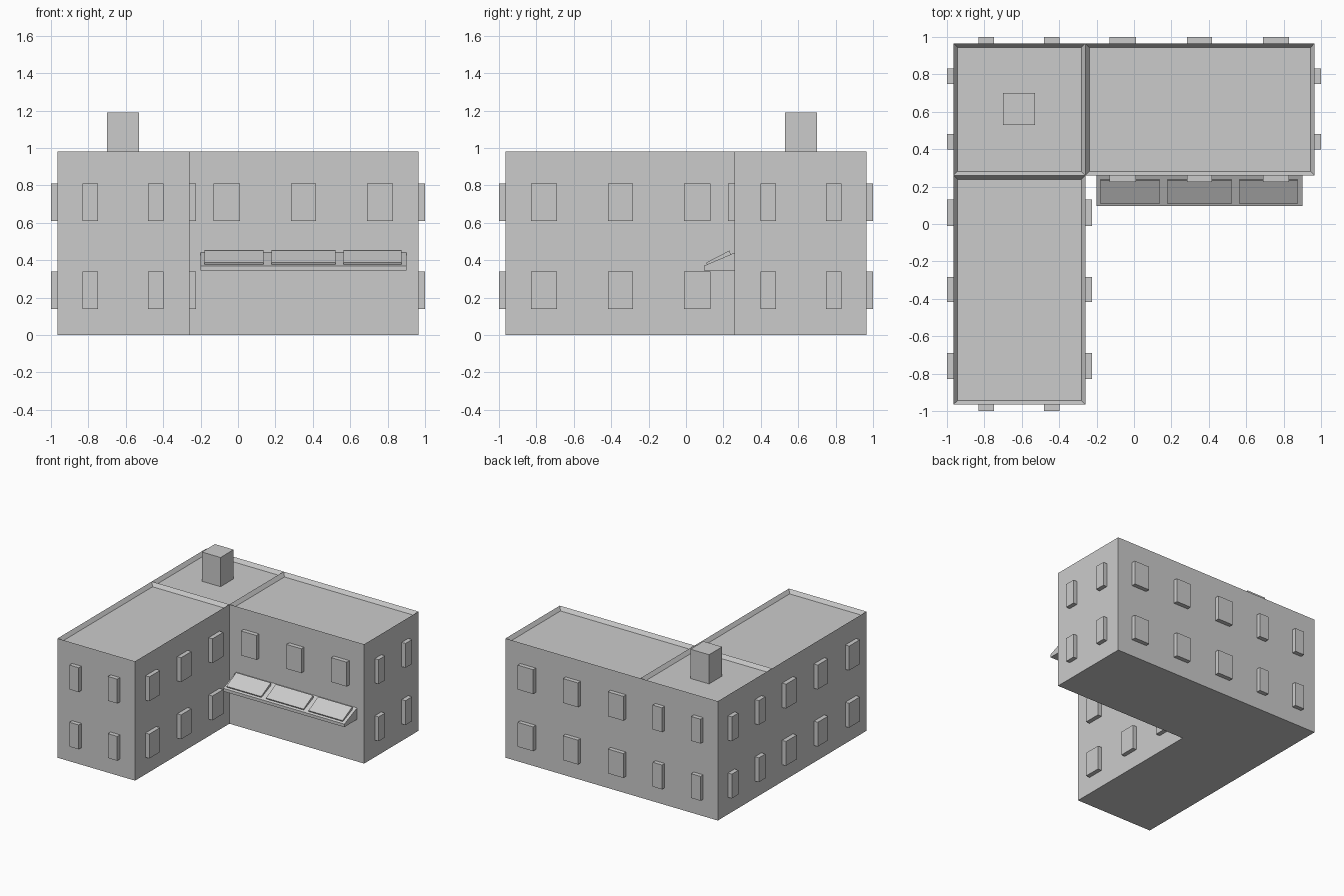
import bpy, bmesh

cube = bpy.data.objects.get("Cube")
if cube:
    bpy.data.objects.remove(cube, do_unlink=True)

GREY = (0.6, 0.6, 0.6, 1)
mat = bpy.data.materials.new("plain grey")
mat.use_nodes = True
mat.diffuse_color = GREY
mat.node_tree.nodes["Principled BSDF"].inputs["Base Color"].default_value = GREY


def finish(name, bm):
    bmesh.ops.recalc_face_normals(bm, faces=bm.faces)
    mesh = bpy.data.meshes.new(name)
    bm.to_mesh(mesh)
    bm.free()
    mesh.materials.append(mat)
    ob = bpy.data.objects.new(name, mesh)
    bpy.context.collection.objects.link(ob)
    return ob


def add_box(bm, x, y, z):
    verts = bmesh.ops.create_cube(bm, size=1)["verts"]
    for v in verts:
        v.co = [(r[0] + r[1]) / 2 + c * (r[1] - r[0]) for r, c in zip((x, y, z), v.co)]


def prism(name, profile, x0, x1):
    """Extrude a (y, z) profile along x."""
    bm = bmesh.new()
    face = bm.faces.new([bm.verts.new((x0, y, z)) for y, z in profile])
    out = bmesh.ops.extrude_face_region(bm, geom=[face])["geom"]
    bmesh.ops.translate(bm, vec=(x1 - x0, 0, 0),
                        verts=[g for g in out if isinstance(g, bmesh.types.BMVert)])
    return finish(name, bm)


OUT, IN, TOP = 0.965, 0.26, 0.98
RIM, SINK, PROUD = 0.03, 0.03, 0.035


# Building blocks, each with a sunken roof behind a parapet
def block(name, x, y):
    bm = bmesh.new()
    add_box(bm, x, y, (0, TOP))
    bm.normal_update()
    roof = [f for f in bm.faces if f.normal.z > 0.9]
    bmesh.ops.inset_region(bm, faces=roof, thickness=RIM)
    bmesh.ops.translate(bm, verts=roof[0].verts, vec=(0, 0, -SINK))
    finish(name, bm)


block("front_wing", (-OUT, -IN), (-OUT, IN))
block("corner_block", (-OUT, -IN), (IN, OUT))
block("right_wing", (-IN, OUT), (IN, OUT))

# Chimney
bm = bmesh.new()
add_box(bm, (-0.7, -0.53), (0.53, 0.7), (TOP - SINK, 1.19))
finish("chimney", bm)

# Windows: (centre along the wall, width)
NARROW = [(-0.79, 0.085), (-0.44, 0.085)]
WIDE = [(-0.06, 0.14), (0.35, 0.135), (0.76, 0.14)]
FLOORS = [(0.14, 0.34), (0.61, 0.81)]


def windows(name, axis, wall, side, spots, floors=FLOORS, flip=1):
    bm = bmesh.new()
    depth = sorted((wall - side * 0.01, wall + side * PROUD))
    for centre, width in spots:
        span = (flip * centre - width / 2, flip * centre + width / 2)
        for z in floors:
            add_box(bm, *((depth, span) if axis == "x" else (span, depth)), z)
    finish(name, bm)


windows("windows_back", "y", OUT, 1, NARROW + WIDE)
windows("windows_right_side", "x", -OUT, -1, NARROW + WIDE, flip=-1)
windows("windows_front_end", "y", -OUT, -1, NARROW)
windows("windows_left_end", "x", OUT, 1, NARROW, flip=-1)
windows("windows_courtyard_side", "x", -IN, 1, WIDE, flip=-1)
windows("windows_courtyard_front", "y", IN, -1, WIDE, FLOORS[1:])

# Awning with three raised sloping panels
prism("awning", [(0.095, 0.345), (IN, 0.345), (IN, 0.44), (0.095, 0.37)], -0.2, 0.9)
for i, (x0, x1) in enumerate([(-0.18, 0.135), (0.18, 0.52), (0.565, 0.875)]):
    prism(f"awning_panel_{i + 1}",
          [(0.115, 0.37), (0.24, 0.425), (0.233, 0.452), (0.108, 0.387)], x0, x1)
